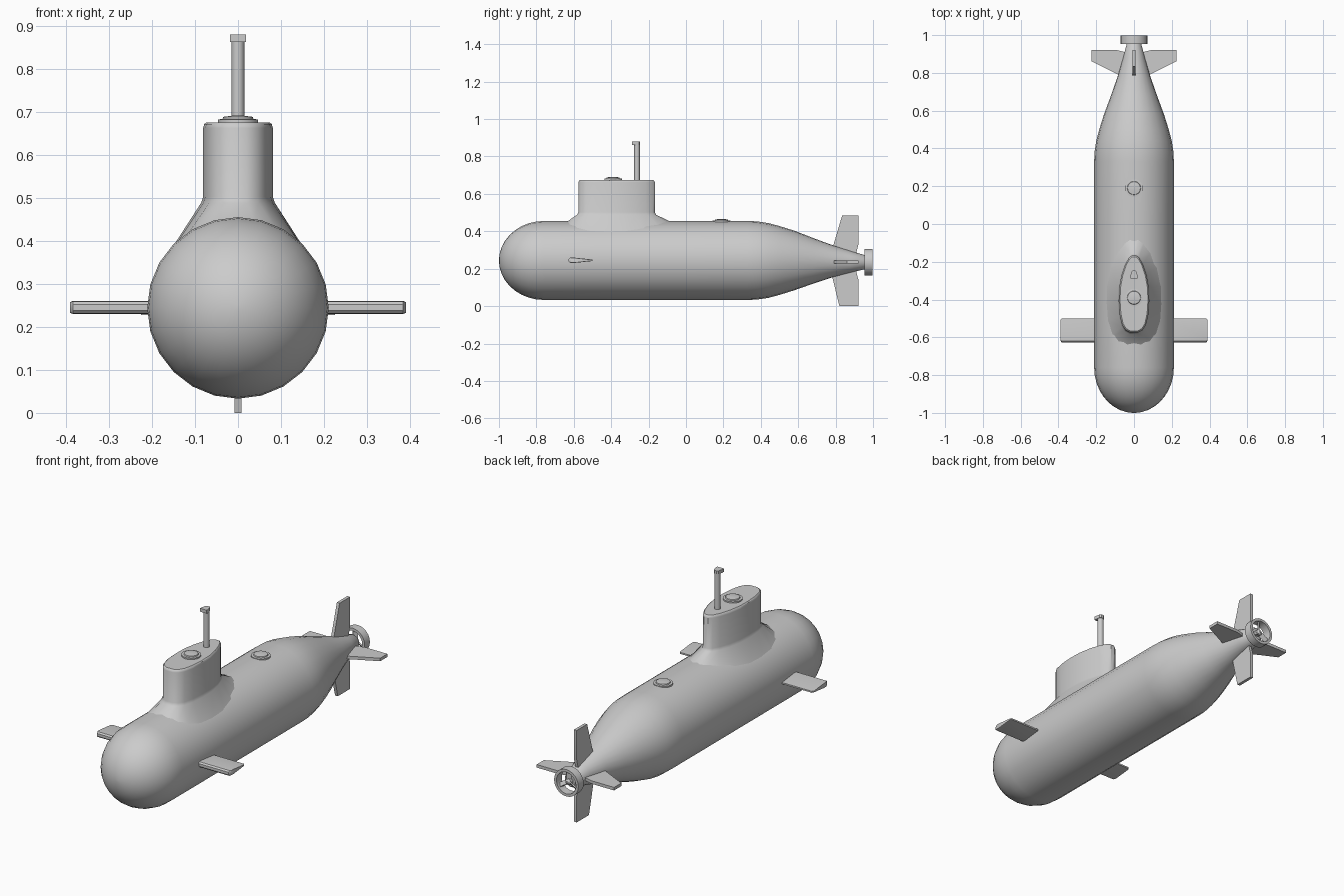
import bpy, bmesh, math
from mathutils import Matrix, Vector

if "Cube" in bpy.data.objects:
    bpy.data.objects.remove(bpy.data.objects["Cube"])


def finish(name, bm, angle=35):
    bmesh.ops.recalc_face_normals(bm, faces=bm.faces[:])
    me = bpy.data.meshes.new(name)
    bm.to_mesh(me)
    bm.free()
    ob = bpy.data.objects.new(name, me)
    bpy.context.collection.objects.link(ob)
    bpy.ops.object.select_all(action='DESELECT')
    ob.select_set(True)
    bpy.context.view_layer.objects.active = ob
    bpy.ops.object.shade_smooth_by_angle(angle=math.radians(angle))
    return ob


def loft(name, rings, closed=False, angle=35):
    """Skin a series of equal-length point rings; cap the ends or join them."""
    bm = bmesh.new()
    vr = [[bm.verts.new(p) for p in ring] for ring in rings]
    n = len(vr[0])
    pairs = list(zip(vr, vr[1:])) + ([(vr[-1], vr[0])] if closed else [])
    for a, b in pairs:
        for i in range(n):
            j = (i + 1) % n
            bm.faces.new((a[i], a[j], b[j], b[i]))
    if not closed:
        bm.faces.new(vr[0])
        bm.faces.new(vr[-1])
    return finish(name, bm, angle)


def circle_y(y, r, zc, n=24):
    return [(r * math.sin(2 * math.pi * i / n), y, zc + r * math.cos(2 * math.pi * i / n)) for i in range(n)]


def circle_z(x, y, z, r, n=20):
    return [(x + r * math.cos(2 * math.pi * i / n), y + r * math.sin(2 * math.pi * i / n), z) for i in range(n)]


# Hull: rounded nose, straight middle, tapered tail
HZ, HR, TZ = 0.244, 0.211, 0.235
stations = [(-1 + 0.24 * (1 - math.cos(a)), HR * math.sin(a), HZ)
            for a in [math.radians(d) for d in (2, 10, 20, 30, 40, 50, 60, 70, 80, 90)]]
stations += [(y, r, HZ) for y, r in [(-0.4, HR), (0, HR), (0.33, HR), (0.38, 0.209), (0.44, 0.2),
                                     (0.5, 0.184), (0.58, 0.159)]]
stations += [(0.68, 0.122, 0.242), (0.78, 0.087, 0.24), (0.88, 0.058, 0.237), (0.955, 0.038, TZ), (0.965, 0.03, TZ)]
loft("hull", [circle_y(*s) for s in stations])

# Sail with a flared base that follows the hull
half = [(-0.575, 0.02), (-0.562, 0.045), (-0.535, 0.063), (-0.48, 0.076), (-0.41, 0.081), (-0.34, 0.079),
        (-0.27, 0.066), (-0.215, 0.047), (-0.18, 0.028), (-0.167, 0.012)]
plan = [(w, y) for y, w in half] + [(-w, y) for y, w in reversed(half)]
SC = -0.37


def sail_ring(z, s=1.0, sy=None):
    return [(x * s, SC + (y - SC) * (sy or s), z) for x, y in plan]


skirt = []
for x, y in plan:
    sx = x * 1.9
    sy = SC + (y - SC) * (1.34 if y < SC else 1.45)
    skirt.append((sx, sy, HZ + math.sqrt(HR ** 2 - sx ** 2) - 0.006))
loft("sail", [skirt, sail_ring(0.488, 1.06, 1.04), sail_ring(0.502), sail_ring(0.662),
              sail_ring(0.671, 0.97, 0.985), sail_ring(0.675, 0.91, 0.96)])

# Hatches on the sail and on the deck
for name, y, z in (("sail_hatch", -0.39, 0.67), ("deck_hatch", 0.19, 0.445)):
    loft(name, [circle_z(0, y, z, 0.047), circle_z(0, y, z + 0.012, 0.047),
                circle_z(0, y, z + 0.013, 0.036), circle_z(0, y, z + 0.018, 0.034),
                circle_z(0, y, z + 0.021, 0.012)], angle=25)

# Periscope mast and forward-looking head
loft("periscope_mast", [circle_z(0, -0.262, z, 0.015, 12) for z in (0.66, 0.866)])
head = [(-0.019, -0.288), (0.019, -0.288), (0.019, -0.278), (0.014, -0.252), (0.007, -0.246),
        (-0.007, -0.246), (-0.014, -0.252), (-0.019, -0.278)]
loft("periscope_head", [[(x, y, z) for x, y in head] for z in (0.862, 0.88)])

# Bow planes: thick round leading edge, thin trailing edge
foil = [(-0.627, 0.238), (-0.62, 0.231), (-0.605, 0.23), (-0.5, 0.241),
        (-0.5, 0.249), (-0.605, 0.26), (-0.62, 0.259), (-0.627, 0.252)]
for side, s in (("left", -1), ("right", 1)):
    loft("bow_plane_" + side,
         [[(s * x, -0.56 + (y + 0.56) * k, 0.245 + (z - 0.245) * k) for y, z in foil]
          for x, k in ((0.17, 1), (0.384, 1), (0.39, 0.85))])

# Tail fins: swept leading edge, straight trailing edge
for name, deg, tip, tip_y in (("rudder_upper", 0, 0.25, 0.835), ("rudder_lower", 180, 0.235, 0.82),
                              ("stern_plane_right", 90, 0.226, 0.862), ("stern_plane_left", -90, 0.226, 0.862)):
    rot = Matrix.Rotation(math.radians(deg), 3, 'Y')
    root_y = 0.765 if abs(deg) == 90 else 0.77
    outline = [(root_y, 0.03), (tip_y, tip), (0.922, tip), (0.922, 0.095), (0.905, 0.03)]
    loft(name, [[rot @ Vector((x, y, r)) + Vector((0, 0, TZ)) for y, r in outline] for x in (-0.008, 0.008)])

# Propeller: duct, hub and three pitched blades
loft("propeller_duct", [circle_y(0.954, 0.071, TZ), circle_y(0.998, 0.071, TZ),
                        circle_y(0.998, 0.057, TZ), circle_y(0.954, 0.057, TZ)], closed=True)
loft("propeller_hub", [circle_y(0.955, 0.018, TZ, 12), circle_y(0.982, 0.016, TZ, 12), circle_y(0.992, 0.006, TZ, 12)])
for k in range(3):
    bm = bmesh.new()
    bmesh.ops.create_cube(bm, size=1)
    m = (Matrix.Translation((0, 0.977, TZ)) @ Matrix.Rotation(k * math.tau / 3, 4, 'Y')
         @ Matrix.Translation((0, 0, 0.035)) @ Matrix.Rotation(math.radians(40), 4, 'Z')
         @ Matrix.Diagonal((0.024, 0.006, 0.05, 1)))
    bm.transform(m)
    finish("propeller_blade_%d" % (k + 1), bm)
